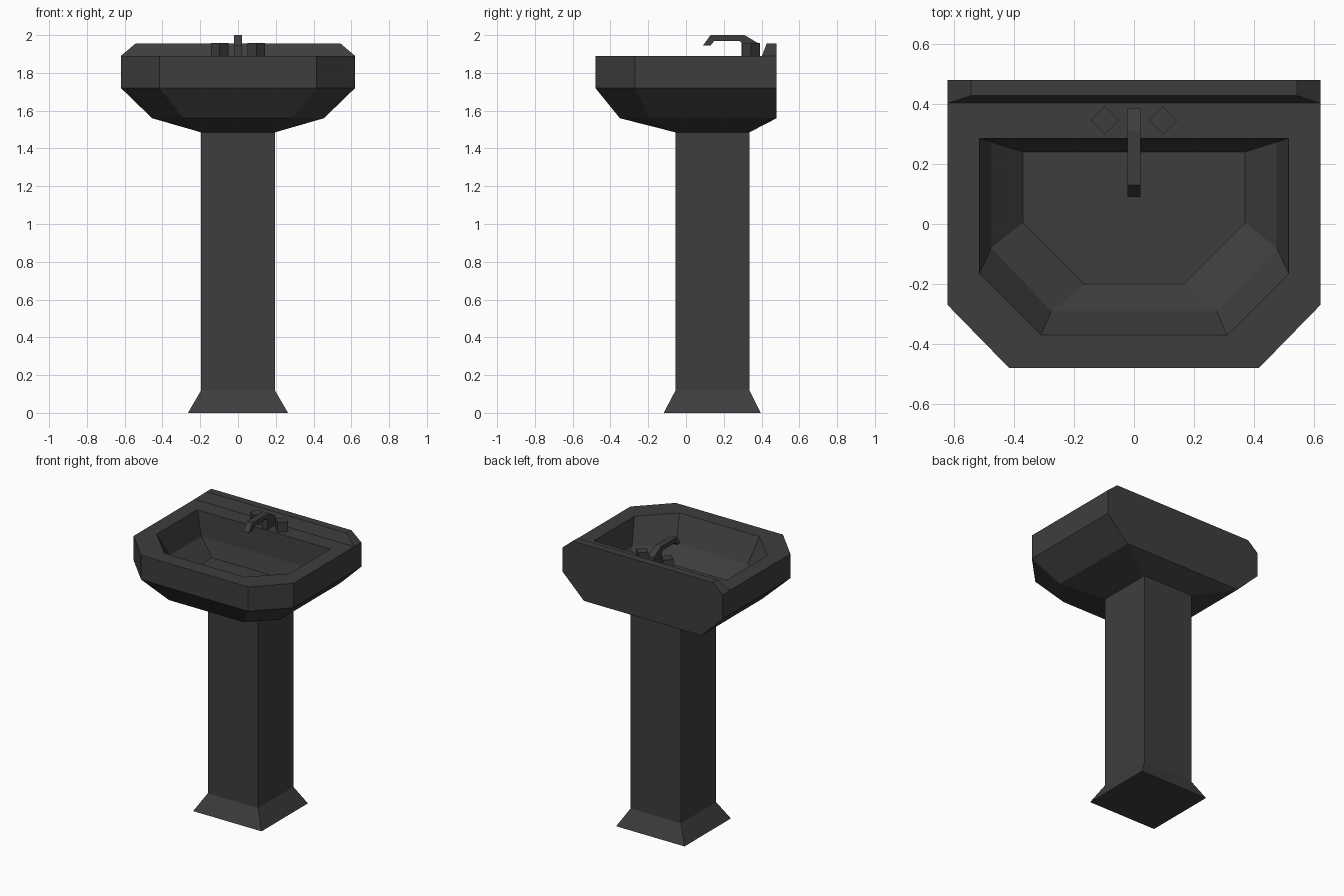
import bpy
import bmesh

cube = bpy.data.objects.get("Cube")
if cube:
    bpy.data.objects.remove(cube, do_unlink=True)

# Single dark ceramic colour
ceramic = bpy.data.materials.new("charcoal ceramic")
ceramic.use_nodes = True
colour = (0.048, 0.048, 0.048, 1)
ceramic.diffuse_color = colour
ceramic.node_tree.nodes["Principled BSDF"].inputs["Base Color"].default_value = colour


def loft(name, rings, cap_start=True, cap_end=True):
    """Bridge equal-length rings of points into a flat-shaded object."""
    bm = bmesh.new()
    loops = [[bm.verts.new(p) for p in ring] for ring in rings]
    count = len(loops[0])
    for a, b in zip(loops, loops[1:]):
        for i in range(count):
            j = (i + 1) % count
            bm.faces.new((a[i], a[j], b[j], b[i]))
    if cap_start:
        bm.faces.new(loops[0])
    if cap_end:
        bm.faces.new(loops[-1])
    bmesh.ops.remove_doubles(bm, verts=bm.verts, dist=0.0005)
    bmesh.ops.recalc_face_normals(bm, faces=bm.faces)
    mesh = bpy.data.meshes.new(name)
    bm.to_mesh(mesh)
    bm.free()
    mesh.materials.append(ceramic)
    obj = bpy.data.objects.new(name, mesh)
    bpy.context.collection.objects.link(obj)
    return obj


def rect(half, front, back, z):
    return [(-half, front, z), (half, front, z), (half, back, z), (-half, back, z)]


def basin_ring(half, back, corner, front_half, front, z):
    """Rectangle with its two front corners cut off."""
    right = [(half, back, z), (half, corner, z), (front_half, front, z)]
    return right + [(-x, y, h) for x, y, h in reversed(right)]


# Pedestal with flared foot
loft("pedestal", [
    rect(0.265, -0.118, 0.395, 0),
    rect(0.195, -0.055, 0.335, 0.12),
    rect(0.195, -0.055, 0.335, 1.485),
], cap_end=False)

# Basin: up the outside, across the rim, down into the bowl
loft("basin", [
    basin_ring(0.195, 0.335, -0.055, 0.195, -0.055, 1.485),
    basin_ring(0.455, 0.48, -0.19, 0.29, -0.35, 1.56),
    basin_ring(0.62, 0.48, -0.27, 0.415, -0.48, 1.72),
    basin_ring(0.62, 0.48, -0.27, 0.415, -0.48, 1.89),
    basin_ring(0.515, 0.285, -0.165, 0.31, -0.37, 1.89),
    basin_ring(0.475, 0.273, -0.08, 0.275, -0.29, 1.72),
    basin_ring(0.37, 0.24, 0.005, 0.165, -0.2, 1.61),
])

# Raised ledge along the back
loft("back_ledge", [
    rect(0.62, 0.402, 0.48, 1.89),
    rect(0.543, 0.427, 0.48, 1.955),
], cap_start=False)

# Spout: side profile (y, z) extruded across x
spout = [(0.295, 1.89), (0.385, 1.89), (0.385, 1.955), (0.31, 2.0), (0.13, 2.0),
         (0.09, 1.945), (0.13, 1.945), (0.15, 1.97), (0.28, 1.97), (0.295, 1.96)]
loft("spout", [[(x, y, z) for y, z in spout] for x in (-0.022, 0.022)])

# Diamond-shaped tap handles
for side, x in (("left", 0.097), ("right", -0.097)):
    r, y = 0.047, 0.345
    loft(side + "_tap_handle", [
        [(x + r, y, z), (x, y + r, z), (x - r, y, z), (x, y - r, z)]
        for z in (1.885, 1.958)
    ])
